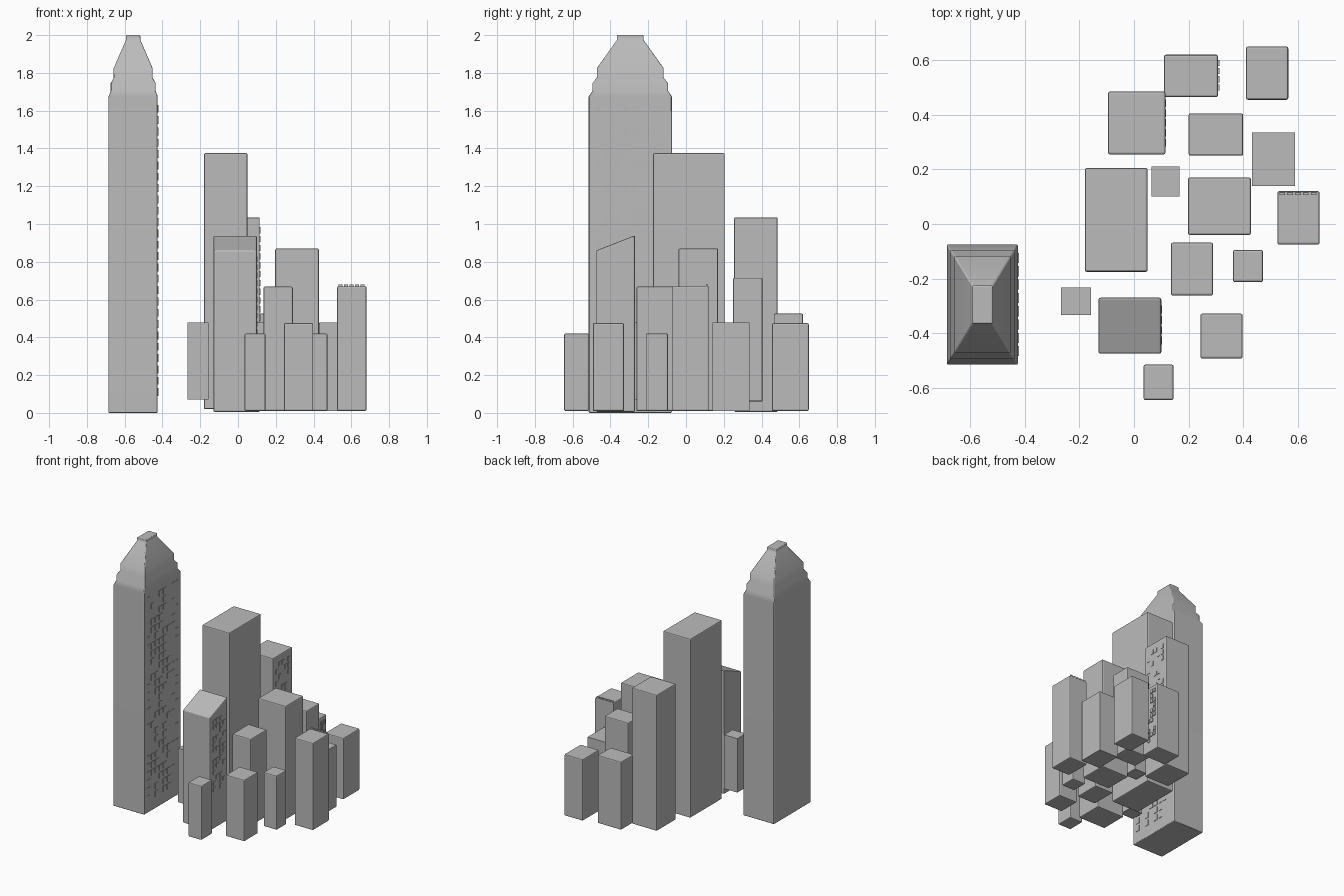
import bpy
import bmesh
import random
from mathutils import Matrix, Vector

default_cube = bpy.data.objects.get("Cube")
if default_cube:
    bpy.data.objects.remove(default_cube, do_unlink=True)

random.seed(4)

# Single concrete colour
grey = bpy.data.materials.new("concrete grey")
grey.use_nodes = True
colour = (0.5, 0.5, 0.5, 1)
grey.diffuse_color = colour
grey.node_tree.nodes["Principled BSDF"].inputs["Base Color"].default_value = colour


def finish(name, bm):
    bmesh.ops.recalc_face_normals(bm, faces=bm.faces)
    mesh = bpy.data.meshes.new(name)
    bm.to_mesh(mesh)
    bm.free()
    mesh.materials.append(grey)
    obj = bpy.data.objects.new(name, mesh)
    bpy.context.collection.objects.link(obj)
    return obj


def add_box(bm, low, high):
    low, high = Vector(low), Vector(high)
    matrix = Matrix.Translation((low + high) / 2) @ Matrix.Diagonal((*(high - low), 1))
    return bmesh.ops.create_cube(bm, size=1, matrix=matrix)["verts"]


def soften(obj, width=0.007):
    bevel = obj.modifiers.new("soft edges", "BEVEL")
    bevel.width = width
    bevel.segments = 2
    bevel.limit_method = "ANGLE"
    bevel.angle_limit = 0.9


def block(name, x, y, z, soft=True):
    bm = bmesh.new()
    add_box(bm, (x[0], y[0], z[0]), (x[1], y[1], z[1]))
    obj = finish(name, bm)
    if soft:
        soften(obj)
    return obj


def windows(name, x, y, z, columns, rows, chance, depth=0.003):
    """Irregular grid of thin panes on a wall facing +x."""
    bm = bmesh.new()
    dy, dz = (y[1] - y[0]) / columns, (z[1] - z[0]) / rows
    for c in range(columns):
        for r in range(rows):
            if random.random() < chance:
                py, pz = y[0] + c * dy, z[0] + r * dz
                add_box(bm, (x - 0.004, py + dy * 0.12, pz + dz * 0.15),
                        (x + depth, py + dy * 0.88, pz + dz * 0.85))
    return finish(name, bm)


# Tall tower: rectangular rings stacked up to a tapered crown (half x, half y, z)
profile = [(0.13, 0.22, 0), (0.13, 0.22, 1.675), (0.119, 0.2, 1.705),
           (0.119, 0.2, 1.745), (0.103, 0.177, 1.775), (0.103, 0.177, 1.825),
           (0.038, 0.07, 1.975), (0.038, 0.07, 2.0)]
bm = bmesh.new()
rings = []
for hx, hy, z in profile:
    rings.append([bm.verts.new((-0.555 + sx * hx, -0.295 + sy * hy, z))
                  for sx, sy in ((-1, -1), (1, -1), (1, 1), (-1, 1))])
for lower, upper in zip(rings, rings[1:]):
    for i in range(4):
        j = (i + 1) % 4
        bm.faces.new((lower[i], lower[j], upper[j], upper[i]))
bm.faces.new(rings[0][::-1])
bm.faces.new(rings[-1])
tower = finish("tall_tower", bm)
soften(tower, 0.005)
bpy.ops.object.select_all(action="DESELECT")
tower.select_set(True)
bpy.context.view_layer.objects.active = tower
bpy.ops.object.shade_smooth_by_angle(angle=0.8)
weighted = tower.modifiers.new("flat walls", "WEIGHTED_NORMAL")
weighted.keep_sharp = True
windows("tall_tower_windows", -0.425, (-0.49, -0.1), (0.08, 1.64), 8, 26, 0.5)

# Slanted roof office: box with the rear top edge raised
bm = bmesh.new()
for v in add_box(bm, (-0.13, -0.475, 0.005), (0.1, -0.27, 0.86)):
    if v.co.z > 0.5 and v.co.y > -0.4:
        v.co.z = 0.94
soften(finish("slanted_office", bm))
windows("slanted_office_windows", 0.1, (-0.446, -0.294), (0.28, 0.835), 4, 13, 0.65)

# Large rectangular buildings
block("main_block", (-0.18, 0.05), (-0.175, 0.205), (0.02, 1.375))
block("rear_block", (-0.095, 0.115), (0.255, 0.485), (0.005, 1.035))
windows("rear_block_windows", 0.115, (0.28, 0.46), (0.2, 0.99), 5, 17, 0.55)
block("central_block", (0.197, 0.428), (-0.04, 0.17), (0.01, 0.87))
block("raised_block", (0.2, 0.4), (0.25, 0.405), (0.06, 0.715))
block("back_block", (0.11, 0.308), (0.465, 0.62), (0.01, 0.525))
windows("back_block_windows", 0.308, (0.485, 0.605), (0.08, 0.5), 4, 11, 0.6, 0.006)

# Mid-height buildings
block("corner_block", (0.41, 0.565), (0.455, 0.65), (0.01, 0.475))
block("side_block", (0.432, 0.59), (0.14, 0.335), (0.01, 0.478), False)
block("notched_block", (0.525, 0.68), (-0.075, 0.12), (0.01, 0.67))
block("inner_block", (0.135, 0.29), (-0.262, -0.068), (0.01, 0.668))
block("front_block", (0.243, 0.398), (-0.493, -0.328), (0.01, 0.475))

# Small buildings
block("front_hut", (0.035, 0.145), (-0.645, -0.515), (0.01, 0.42))
block("side_hut", (0.362, 0.473), (-0.213, -0.095), (0.01, 0.42))
block("left_raised_hut", (-0.268, -0.157), (-0.333, -0.232), (0.07, 0.478), False)
block("inner_raised_hut", (0.065, 0.167), (0.1, 0.21), (0.07, 0.478), False)

# Small teeth along the notched roof
bm = bmesh.new()
for i in range(5):
    left = 0.532 + i * 0.029
    add_box(bm, (left, 0.106, 0.65), (left + 0.021, 0.116, 0.68))
finish("roof_teeth", bm)
